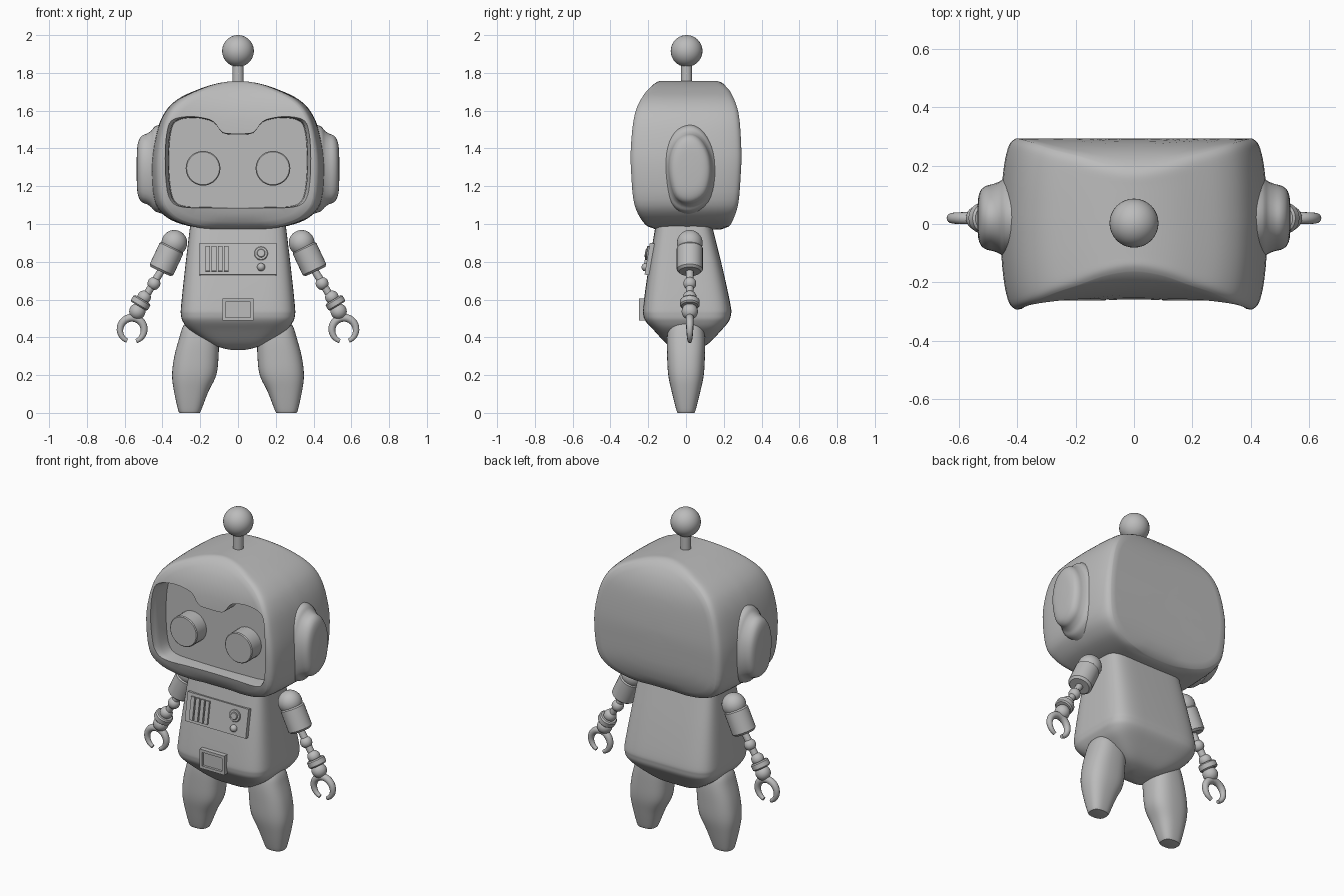
import bpy, bmesh, math
from mathutils import Vector, Matrix

if "Cube" in bpy.data.objects:
    bpy.data.objects.remove(bpy.data.objects["Cube"])

grey = bpy.data.materials.new("plain grey")
grey.diffuse_color = (0.5, 0.5, 0.5, 1)
grey.use_nodes = True
grey.node_tree.nodes["Principled BSDF"].inputs["Base Color"].default_value = grey.diffuse_color


def finish(name, bm, mirror=False):
    bmesh.ops.recalc_face_normals(bm, faces=bm.faces)
    me = bpy.data.meshes.new(name)
    bm.to_mesh(me)
    bm.free()
    me.materials.append(grey)
    ob = bpy.data.objects.new(name, me)
    bpy.context.collection.objects.link(ob)
    if mirror:
        ob.modifiers.new("mirror", 'MIRROR').use_axis = (True, False, False)
    return ob


def spline(pts, n=5, closed=False):
    """Catmull-Rom through tuples of any size."""
    k, out = len(pts), []
    get = lambda i: pts[i % k] if closed else pts[max(0, min(k - 1, i))]
    for i in range(k if closed else k - 1):
        for j in range(n):
            t = j / n
            out.append(tuple(
                0.5 * (2 * b + (c - a) * t + (2 * a - 5 * b + 4 * c - d) * t * t
                       + (3 * b - a - 3 * c + d) * t ** 3)
                for a, b, c, d in zip(get(i - 1), get(i), get(i + 1), get(i + 2))))
    return out if closed else out + [pts[-1]]


def loft(name, rings, mirror=False):
    bm = bmesh.new()
    vs = [[bm.verts.new(p) for p in r] for r in rings]
    n = len(vs[0])
    for a, b in zip(vs, vs[1:]):
        for i in range(n):
            bm.faces.new((a[i], a[(i + 1) % n], b[(i + 1) % n], b[i]))
    bm.faces.new(vs[0])
    bm.faces.new(vs[-1])
    return finish(name, bm, mirror)


def oval(n=48, e=2.0):
    """Unit superellipse."""
    f = lambda v: math.copysign(abs(v) ** (2 / e), v)
    return [(f(math.cos(2 * math.pi * i / n)), f(math.sin(2 * math.pi * i / n))) for i in range(n)]


def tube(name, pts, radii, mirror=False, n=28, mat=Matrix()):
    pts, rings = [Vector(p) for p in pts], []
    for i, p in enumerate(pts):
        d = (pts[min(i + 1, len(pts) - 1)] - pts[max(i - 1, 0)]).normalized()
        side = Vector((0, 1, 0)) if abs(d.y) < 0.9 else Vector((1, 0, 0))
        up = d.cross(side).normalized()
        rings.append([mat @ (p + (side * a + up * b) * radii[i]) for a, b in oval(n)])
    return loft(name, rings, mirror)


def rod(name, a, b, r, bev=0.006, mirror=False, mat=Matrix()):
    """Cylinder with softened rims."""
    a, b = Vector(a), Vector(b)
    d = (b - a).normalized() * bev
    return tube(name, [a, a + d, b - d, b], [r - bev, r, r, r - bev], mirror, mat=mat)


def ball(name, c, r, mirror=False, mat=Matrix()):
    bm = bmesh.new()
    bmesh.ops.create_uvsphere(bm, u_segments=32, v_segments=20, radius=r,
                              matrix=mat @ Matrix.Translation(c))
    return finish(name, bm, mirror)


def box(name, c, size, mat=Matrix(), inset=0, depth=0):
    bm = bmesh.new()
    bmesh.ops.create_cube(bm, size=1)
    if inset:
        front = min(bm.faces, key=lambda f: f.calc_center_median().y)
        bmesh.ops.scale(bm, vec=size, verts=bm.verts)
        bm.normal_update()
        bmesh.ops.inset_region(bm, faces=[front], thickness=inset)
        r = bmesh.ops.extrude_face_region(bm, geom=[front])
        bmesh.ops.delete(bm, geom=[front], context='FACES_ONLY')
        bmesh.ops.translate(bm, vec=(0, depth, 0),
                            verts=[v for v in r['geom'] if isinstance(v, bmesh.types.BMVert)])
    else:
        bmesh.ops.scale(bm, vec=size, verts=bm.verts)
    bmesh.ops.transform(bm, matrix=mat @ Matrix.Translation(c), verts=bm.verts)
    return finish(name, bm)


def both_sides(half):
    return half + [(-x, z) for x, z in half[-2:0:-1]]


# Head: front outline lofted along y, depth varying with height, front face hollowed
outline = spline(both_sides([(0, 1.757), (.12, 1.742), (.23, 1.705), (.32, 1.66), (.385, 1.595),
                             (.43, 1.49), (.458, 1.32), (.445, 1.13), (.39, 1.045), (.30, 1.0),
                             (.17, .975), (0, .97)]), 4, True)
depth = spline([(.96, .18), (.98, .21), (1.0, .238), (1.1, .275), (1.25, .289), (1.39, .293),
                (1.58, .279), (1.685, .243), (1.735, .205), (1.765, .17)], 8)


def head_depth(z):
    for (a, p), (b, q) in zip(depth, depth[1:]):
        if z <= b:
            return p + (q - p) * (z - a) / (b - a)
    return depth[-1][1]


def head_ring(s, sx, sz):
    ring = []
    for x, z in outline:
        x, z = x * sx, 1.36 + (z - 1.36) * sz
        y = s * head_depth(z)
        if s < 0:
            y += .03 * s * s * max(0, 1 - (x / .4) ** 2)
        ring.append((x, y, z))
    return ring


half = spline([(0, 1, 1), (.4, .99, 1), (.7, .97, 1), (.88, .945, 1), (.96, .92, .99), (1, .885, .97)], 3)
half += [(1, .885 * k, .97 * k) for k in (.92, .8, .65, .5, .35, .2, .05)]
head = loft("head", [head_ring(-s, a, b) for s, a, b in half[:0:-1]]
            + [head_ring(s, a, b) for s, a, b in half])

visor = spline(both_sides([(0, 1.482), (.07, 1.485), (.1, 1.505), (.13, 1.545), (.175, 1.565),
                           (.26, 1.575), (.345, 1.555), (.375, 1.49), (.385, 1.35), (.378, 1.2),
                           (.355, 1.115), (.3, 1.083), (.17, 1.077), (0, 1.075)]), 4, True)
cutter = loft("visor_cutter", [[(x * k, y, 1.32 + (z - 1.32) * k) for x, z in visor]
                               for y, k in ((-.17, .95), (-.235, .96), (-.262, .975), (-.28, 1), (-.5, 1.01))])
mod = head.modifiers.new("visor", 'BOOLEAN')
mod.operation, mod.object, mod.solver = 'DIFFERENCE', cutter, 'EXACT'
bpy.context.view_layer.objects.active = head
bpy.ops.object.modifier_apply(modifier="visor")
bpy.data.objects.remove(cutter)

# Eyes
rod("eye", (.185, -.16, 1.295), (.185, -.262, 1.295), .092, .005, True)

# Ears: egg-shaped pads flaring out of the head sides
egg = spline([(0, 1.475), (.06, 1.445), (.105, 1.36), (.113, 1.25), (.08, 1.15), (0, 1.108),
              (-.075, 1.14), (-.108, 1.25), (-.105, 1.36), (-.065, 1.445)], 4, True)
loft("ear", [[(x, .02 + y * k, 1.29 + (z - 1.29) * k) for y, z in egg]
             for x, k in spline([(.40, 1.3), (.44, 1.22), (.46, 1.1), (.482, 1.02), (.505, .97),
                                 (.523, .86), (.533, .65), (.536, .35), (.537, .05)], 3)], True)

# Antenna
rod("antenna_stem", (0, .003, 1.7), (0, .003, 1.86), .03)
ball("antenna_ball", (0, .003, 1.916), .084)

# Torso: rounded-box rings (z, half width, front y, back y)
torso = spline([(.332, .02, -.02, .02), (.34, .07, -.06, .065), (.368, .15, -.105, .12),
                (.437, .254, -.17, .187), (.484, .292, -.213, .226), (.52, .302, -.227, .238),
                (.57, .301, -.226, .236), (.76, .281, -.2, .195), (.97, .256, -.165, .143),
                (1.02, .25, -.155, .13)], 5)
loft("torso", [[(x * hx, (a + b) / 2 + y * (b - a) / 2, z) for x, y in oval(64, 5)]
               for z, hx, a, b in torso])

# Chest panel with slats and knobs, tilted with the torso front
tilt = Matrix.Translation((0, -.198, .815)) @ Matrix.Rotation(-.165, 4, 'X')
box("chest_panel", (0, .005, 0), (.41, .025, .17), tilt)
for i in range(4):
    box("slat", (-.16 + i * .033, -.01, 0), (.024, .018, .135), tilt)
rod("dial", (.122, 0, .028), (.122, -.016, .028), .036, .003, mat=tilt)
rod("dial_cap", (.122, 0, .028), (.122, -.024, .028), .022, .003, mat=tilt)
ball("button", (.122, -.009, -.045), .021, mat=tilt)

# Belly hatch
box("belly_hatch", (0, -.225, .547), (.166, .05, .116), inset=.024, depth=.014)

# Legs: tapered rings (z, centre x, half x, half y)
legs = spline([(0, .256, .05, .042), (.012, .256, .06, .05), (.11, .248, .09, .075),
               (.2, .232, .117, .094), (.3, .22, .117, .1), (.4, .206, .104, .1),
               (.46, .2, .09, .088), (.51, .2, .05, .05)], 5)
loft("leg", [[(cx + x * hx, y * hy, max(z, 0)) for x, y in oval(40, 2.6)]
             for z, cx, hx, hy in legs], True)

# Arms
Y = .02
ball("shoulder", (.337, Y, .9), .068, True)
rod("upper_arm", (.347, Y, .882), (.41, Y, .748), .069, .012, True)
rod("forearm", (.405, Y, .755), (.53, Y, .55), .02, .003, True)
ball("elbow", (.445, Y, .685), .034, True)
ball("wrist_ball", (.497, Y, .612), .036, True)
rod("wrist_disc", (.505, Y, .6), (.526, Y, .565), .052, .007, True)
ball("hand", (.533, Y, .537), .043, True)

# Claw fingers: tapered arcs
for name, end in (("outer_finger", -66), ("inner_finger", 250)):
    angles = [math.radians(107 + (end - 107) * i / 16) for i in range(17)]
    tube(name, [(.561 + .064 * math.cos(a), Y, .44 + .064 * math.sin(a)) for a in angles],
         [.021 - .010 * (i / 16) ** 2 for i in range(17)], True, 16)

# Smooth shading with crisp creases
bpy.ops.object.select_all(action='SELECT')
bpy.context.view_layer.objects.active = head
bpy.ops.object.shade_smooth_by_angle(angle=math.radians(38))
